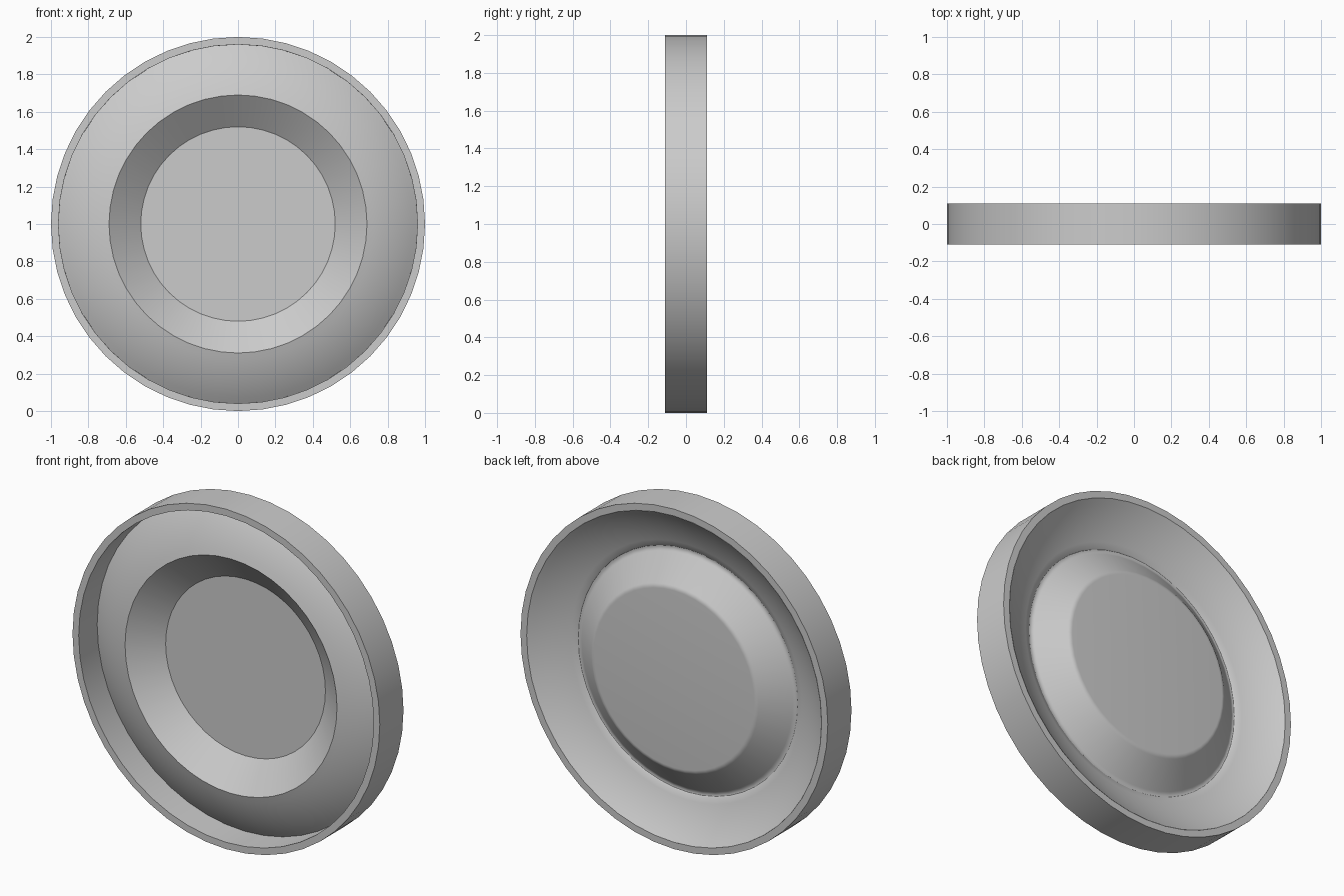
import bpy
import bmesh
from math import sin, cos, pi, radians
from mathutils import Vector

SEGMENTS = 48

cube = bpy.data.objects.get("Cube")
if cube:
    bpy.data.objects.remove(cube, do_unlink=True)


def arc(centre, radius, start, end, steps):
    """Points (radius, depth) on an arc; angles in degrees from the depth axis."""
    points = []
    for i in range(steps + 1):
        a = radians(start + (end - start) * i / steps)
        points.append((centre[0] + radius * sin(a), centre[1] + radius * cos(a)))
    return points


def fillet(a, corner, b, steps):
    """Soft corner from a to b."""
    a, corner, b = Vector(a), Vector(corner), Vector(b)
    return [tuple(a.lerp(corner, t).lerp(corner.lerp(b, t), t))
            for t in (i / steps for i in range(steps + 1))]


def lathe(name, profile, material):
    """Turn a profile of (radius, depth) points around the y axis."""
    bm = bmesh.new()
    verts = [bm.verts.new((r, y, 0)) for r, y in profile]
    edges = [bm.edges.new(pair) for pair in zip(verts, verts[1:])]
    bmesh.ops.spin(bm, geom=verts + edges, cent=(0, 0, 0), axis=(0, 1, 0),
                   angle=2 * pi, steps=SEGMENTS, use_merge=False)
    bmesh.ops.remove_doubles(bm, verts=bm.verts, dist=0.0005)
    bmesh.ops.recalc_face_normals(bm, faces=bm.faces)
    mesh = bpy.data.meshes.new(name)
    bm.to_mesh(mesh)
    bm.free()
    mesh.materials.append(material)
    obj = bpy.data.objects.new(name, mesh)
    obj.location.z = 1
    bpy.context.collection.objects.link(obj)
    bpy.ops.object.select_all(action="DESELECT")
    obj.select_set(True)
    bpy.context.view_layer.objects.active = obj
    bpy.ops.object.shade_smooth_by_angle(angle=radians(30))
    return obj


grey = bpy.data.materials.new("light grey")
grey.use_nodes = True
grey.diffuse_color = (0.6, 0.6, 0.6, 1)
grey.node_tree.nodes["Principled BSDF"].inputs["Base Color"].default_value = (0.6, 0.6, 0.6, 1)

WALL = 0.04
HALF_WIDTH = 0.11
hub = (0.52, 0.07)          # front edge of the sunken centre
dome_radius = 0.857
dome_centre = (0.468, 0.763)

# Front: flat centre, cone up to the crest, dome down to the rim wall
front = [(0, hub[1]), hub]
front += arc(dome_centre, dome_radius, 165, 145, 8)
# Rim: inner wall, front lip, tread and back lip
rim = [(0.96, -HALF_WIDTH), (1, -HALF_WIDTH), (1, HALF_WIDTH), (0.96, HALF_WIDTH)]
# Back: the same sheet offset by the wall, with softened corners
back = arc(dome_centre, dome_radius - WALL, 143, 162, 8)
back += fillet((0.715, -0.019), (0.70, -0.022), (0.687, -0.012), 4)
back += arc(hub, WALL, 38.5, 0, 4)
back += [(0, HALF_WIDTH)]

lathe("wheel_disc", front + rim + back, grey)
